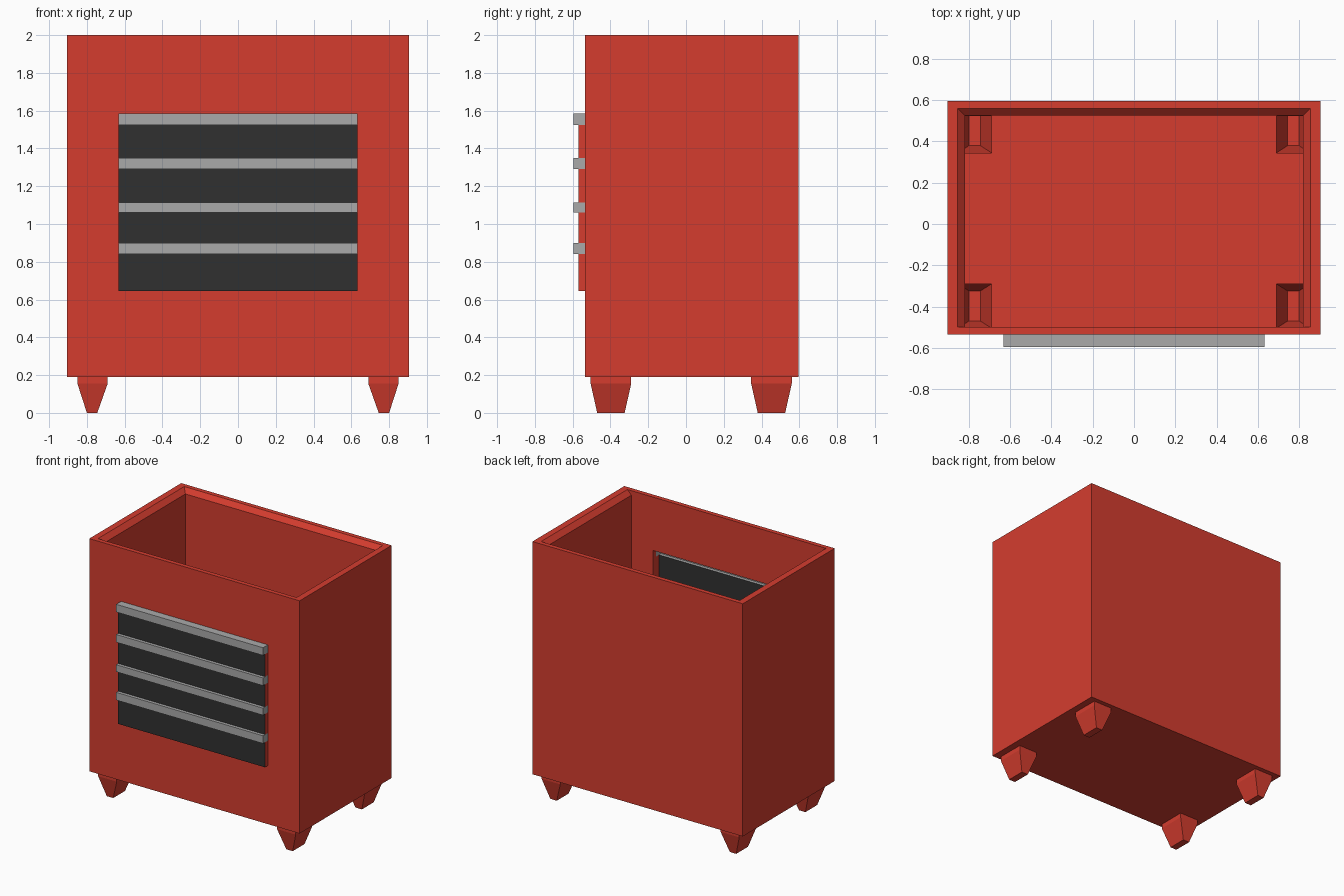
import bpy, bmesh

cube = bpy.data.objects.get("Cube")
if cube:
    bpy.data.objects.remove(cube, do_unlink=True)


def material(name, rgb):
    m = bpy.data.materials.new(name)
    m.use_nodes = True
    m.diffuse_color = (*rgb, 1)
    m.node_tree.nodes["Principled BSDF"].inputs["Base Color"].default_value = (*rgb, 1)
    return m


RED = material("red paint", (0.66, 0.046, 0.028))
DARK = material("dark panel", (0.03, 0.03, 0.03))
GREY = material("grey metal", (0.40, 0.40, 0.40))


def finish(name, bm, *mats):
    me = bpy.data.meshes.new(name)
    bm.to_mesh(me)
    bm.free()
    for m in mats:
        me.materials.append(m)
    ob = bpy.data.objects.new(name, me)
    bpy.context.collection.objects.link(ob)
    return ob


def stack(name, rings, caps):
    """Skin through rectangles (x0, x1, y0, y1, z); caps closes first / last."""
    bm = bmesh.new()
    loops = [[bm.verts.new(p) for p in ((a, c, z), (b, c, z), (b, d, z), (a, d, z))]
             for a, b, c, d, z in rings]
    for lo, hi in zip(loops, loops[1:]):
        for i in range(4):
            j = (i + 1) % 4
            bm.faces.new((lo[i], lo[j], hi[j], hi[i]))
    if caps[0]:
        bm.faces.new(loops[0][::-1])
    if caps[1]:
        bm.faces.new(loops[-1])
    return finish(name, bm, RED)


# Open bin with a chamfered inner rim
FRONT, BACK, W = -0.535, 0.595, 0.905
INNER_FRONT, INNER_BACK, IW = -0.5, 0.525, 0.82
FLOOR, TOP = 0.19, 2.0
body = stack("body", [
    (-W, W, FRONT, BACK, FLOOR),
    (-W, W, FRONT, BACK, TOP),
    (-0.855, 0.855, INNER_FRONT, 0.56, TOP),
    (-IW, IW, INNER_FRONT, INNER_BACK, TOP - 0.035),
    (-IW, IW, INNER_FRONT, INNER_BACK, FLOOR + 0.008)], (True, True))


def cut(x0, x1, y0, y1, z0, z1):
    cutter = stack("cutter", [(x0, x1, y0, y1, z0), (x0, x1, y0, y1, z1)], (True, True))
    cutter.hide_render = True
    mod = body.modifiers.new("cut", 'BOOLEAN')
    mod.operation, mod.solver, mod.object = 'DIFFERENCE', 'EXACT', cutter
    bpy.context.view_layer.objects.active = body
    bpy.ops.object.modifier_apply(modifier=mod.name)
    bpy.data.objects.remove(cutter, do_unlink=True)


# Hollow tapered feet, open into the bin
for side, s in (("left", 1), ("right", -1)):
    for end, y0, y1 in (("front", -0.505, -0.29), ("back", 0.345, 0.56)):
        x0, x1 = sorted((0.69 * s, 0.85 * s))
        b0, b1 = sorted((0.745 * s, 0.80 * s))
        stack(f"{end}_{side}_foot", [
            (b0, b1, y0 + 0.035, y1 - 0.035, 0),
            (x0, x1, y0, y1, 0.155),
            (x0, x1, y0, y1, FLOOR)], (True, False))
        h0, h1 = sorted((0.69 * s, (IW - 0.001) * s))
        cut(h0, h1, max(y0, INNER_FRONT + 0.001), min(y1, INNER_BACK - 0.001), 0.1, 0.3)

# Window behind the grille
PW = 0.632
cut(-PW, PW, -0.7, -0.4, 0.645, 1.585)

# Stepped grille sheet: dark panels alternating with raised grey slats
levels = [0.645, 0.84, 0.90, 1.06, 1.115, 1.29, 1.35, 1.525, 1.585]
depths = [-0.57, -0.595] * 4
bm = bmesh.new()


def quad(points, index):
    bm.faces.new([bm.verts.new(p) for p in points]).material_index = index


def shelf(z, ya, yb, index):
    quad([(-PW, ya, z), (PW, ya, z), (PW, yb, z), (-PW, yb, z)], index)


for i, y in enumerate(depths):
    z0, z1 = levels[i], levels[i + 1]
    slat = i % 2
    quad([(-PW, y, z0), (PW, y, z0), (PW, y, z1), (-PW, y, z1)], 2 if slat else 1)
    for x in (-PW, PW):
        ring = [(x, y, z0), (x, y, z1), (x, FRONT, z1), (x, FRONT, z0)]
        quad(ring if x < 0 else ring[::-1], 2 if slat else 0)
    if slat:
        shelf(z0, depths[0], y, 2)
        shelf(z1, y, FRONT if i == len(depths) - 1 else depths[0], 2)
shelf(levels[0], FRONT, depths[0], 0)
bmesh.ops.remove_doubles(bm, verts=bm.verts, dist=0.0001)
finish("grille", bm, RED, DARK, GREY)
